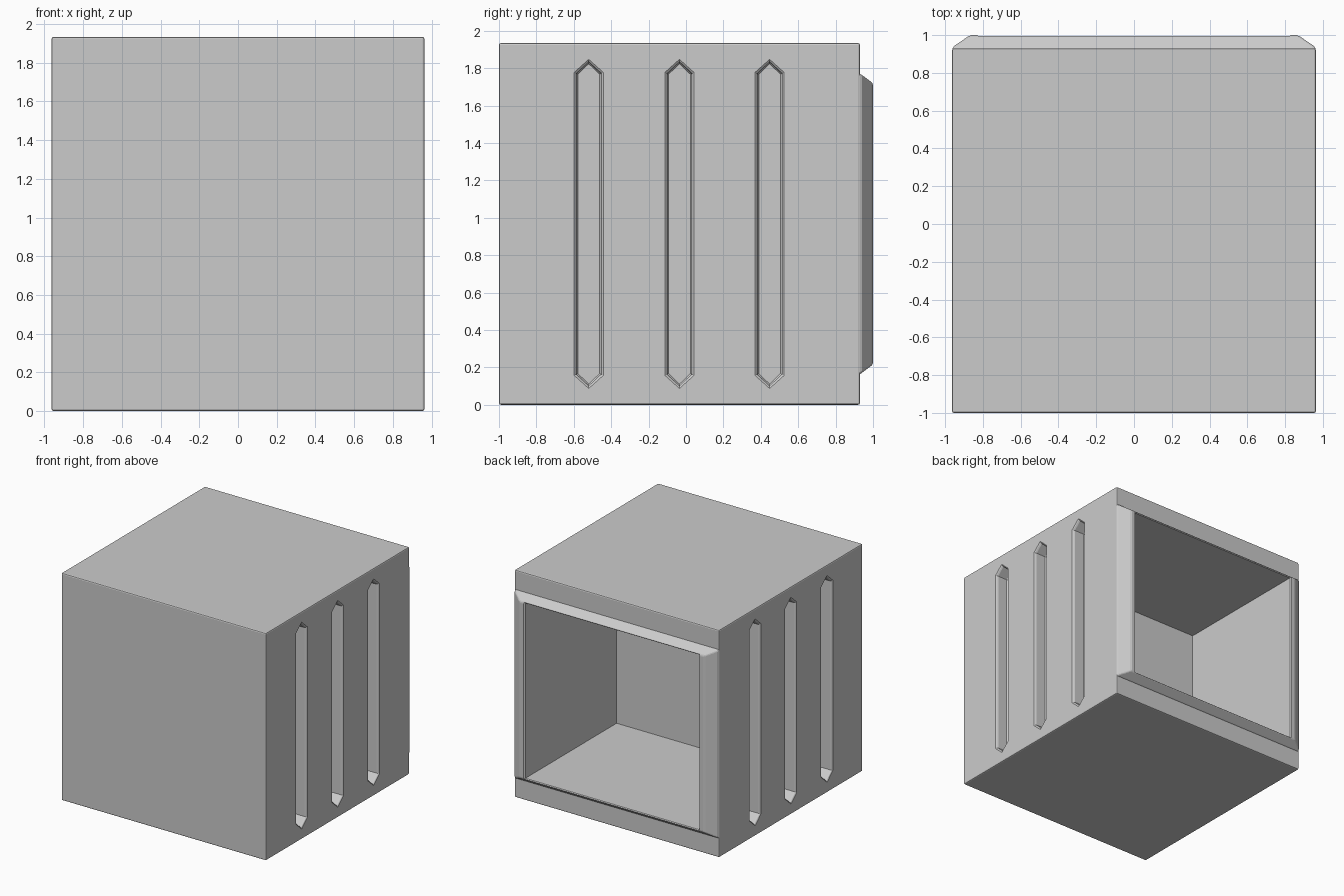
import bpy, bmesh

if "Cube" in bpy.data.objects:
    bpy.data.objects.remove(bpy.data.objects["Cube"])


def loft(name, rings):
    """Closed solid skinned through rings of equal point count."""
    bm = bmesh.new()
    vs = [[bm.verts.new(p) for p in r] for r in rings]
    n = len(rings[0])
    for a, b in zip(vs, vs[1:]):
        for i in range(n):
            j = (i + 1) % n
            bm.faces.new((a[i], a[j], b[j], b[i]))
    bm.faces.new(vs[0])
    bm.faces.new(vs[-1])
    bmesh.ops.recalc_face_normals(bm, faces=bm.faces)
    me = bpy.data.meshes.new(name)
    bm.to_mesh(me)
    bm.free()
    ob = bpy.data.objects.new(name, me)
    bpy.context.collection.objects.link(ob)
    return ob


def rect(y, hx, hz, cz=0.967):
    return [(-hx, y, cz - hz), (hx, y, cz - hz), (hx, y, cz + hz), (-hx, y, cz + hz)]


def slot(x, yc, w, inset):
    """Long hexagon with pointed ends, on the plane at x."""
    h, t, cz = 0.81 - inset * 0.5, 0.88 - inset * 1.2, 0.967
    return [(x, yc + y, cz + z) for y, z in
            ((-w, -h), (0, -t), (w, -h), (w, h), (0, t), (-w, h))]


def apply_mod(ob, **kw):
    bpy.context.view_layer.objects.active = ob
    mod = ob.modifiers.new("m", kw.pop("type"))
    for k, v in kw.items():
        setattr(mod, k, v)
    bpy.ops.object.modifier_apply(modifier=mod.name)


def boolean(ob, other, op):
    apply_mod(ob, type='BOOLEAN', operation=op, object=other, solver='EXACT')
    bpy.data.objects.remove(other)


# Main box with softened edges
box = loft("box_body", [rect(-1.0, 0.963, 0.967), rect(0.93, 0.963, 0.967)])
apply_mod(box, type='BEVEL', width=0.01, segments=2)

# Tapered rim around the rear opening
rim = loft("rim", [rect(0.85, 0.961, 0.805), rect(0.928, 0.961, 0.805),
                   rect(0.942, 0.953, 0.795), rect(0.993, 0.878, 0.757),
                   rect(1.0, 0.86, 0.75)])
apply_mod(rim, type='BEVEL', width=0.012, segments=2)
boolean(box, rim, 'UNION')

# Rear cavity with a small chamfered lip
cavity = loft("cavity_cutter", [rect(-0.235, 0.818, 0.745), rect(0.99, 0.818, 0.745),
                                rect(1.02, 0.848, 0.775)])
boolean(box, cavity, 'DIFFERENCE')

# Three deep pointed grooves on each side, with a rounded lip and floor
for side in (-1, 1):
    for yc in (-0.52, -0.035, 0.447):
        cut = loft("groove_cutter", [slot(side * x, yc, 0.078 - i, i) for x, i in
                                     ((1.0, 0), (0.963, 0), (0.957, 0.008), (0.945, 0.013),
                                      (0.856, 0.013), (0.846, 0.02))])
        boolean(box, cut, 'DIFFERENCE')

for p in box.data.polygons:
    p.use_smooth = False
